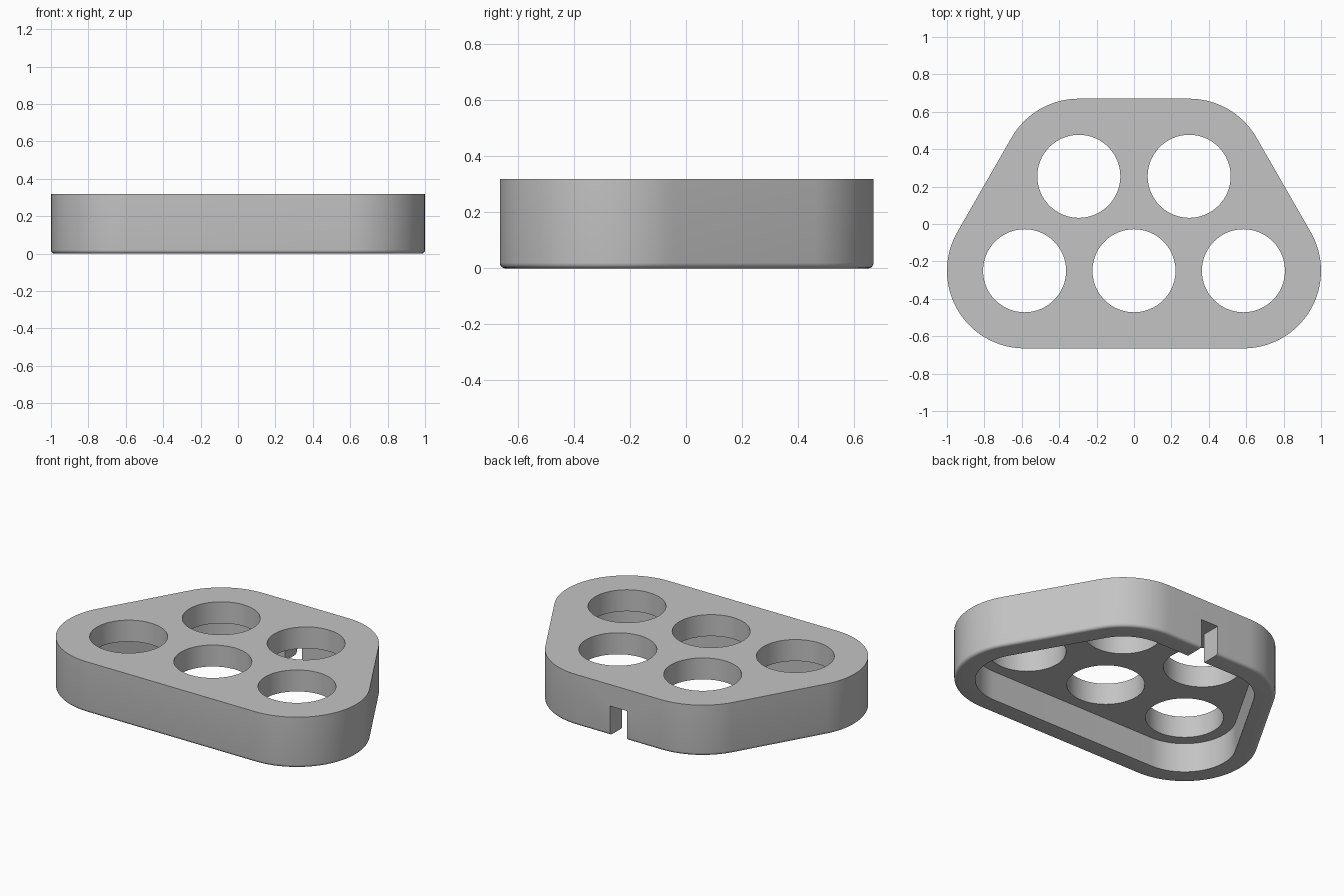
import bpy
import bmesh
from math import sin, cos, pi, radians

cube = bpy.data.objects.get("Cube")
if cube:
    bpy.data.objects.remove(cube, do_unlink=True)

HEIGHT, CEILING = 0.32, 0.185
RADIUS, WALL, FILLET = 0.415, 0.12, 0.02
FRONT_X, FRONT_Y = 0.585, -0.25
BACK_X, BACK_Y = 0.295, 0.255
HOLE_RADIUS = 0.222

grey = bpy.data.materials.new("plain grey")
grey.use_nodes = True
grey.diffuse_color = (0.55, 0.55, 0.55, 1)
grey.node_tree.nodes["Principled BSDF"].inputs["Base Color"].default_value = (0.55, 0.55, 0.55, 1)


def outline(radius):
    """Rounded trapezoid, counter-clockwise from the front."""
    corners = [(FRONT_X, FRONT_Y, -90, 30, 32), (BACK_X, BACK_Y, 30, 90, 16),
               (-BACK_X, BACK_Y, 90, 150, 16), (-FRONT_X, FRONT_Y, 150, 270, 32)]
    points = []
    for x, y, start, end, steps in corners:
        for i in range(steps + 1):
            a = radians(start + (end - start) * i / steps)
            points.append((x + radius * cos(a), y + radius * sin(a)))
    return points


def circle(x, y, radius, steps=64):
    return [(x + radius * cos(2 * pi * i / steps), y + radius * sin(2 * pi * i / steps))
            for i in range(steps)]


def loft(name, layers):
    """Closed solid through stacked (points, z) rings."""
    bm = bmesh.new()
    rings = [[bm.verts.new((x, y, z)) for x, y in points] for points, z in layers]
    count = len(rings[0])
    for low, high in zip(rings, rings[1:]):
        for i in range(count):
            j = (i + 1) % count
            bm.faces.new((low[i], low[j], high[j], high[i]))
    bm.faces.new(rings[0][::-1])
    bm.faces.new(rings[-1])
    mesh = bpy.data.meshes.new(name)
    bm.to_mesh(mesh)
    bm.free()
    mesh.materials.append(grey)
    obj = bpy.data.objects.new(name, mesh)
    bpy.context.collection.objects.link(obj)
    return obj


def cut(target, cutter):
    cutter.hide_render = True
    mod = target.modifiers.new("cut", 'BOOLEAN')
    mod.operation, mod.solver, mod.object = 'DIFFERENCE', 'EXACT', cutter
    bpy.context.view_layer.objects.active = target
    bpy.ops.object.modifier_apply(modifier=mod.name)
    bpy.data.objects.remove(cutter, do_unlink=True)


# Body with a rounded lower edge
layers = []
for i in range(6):
    a = pi / 2 * i / 5
    layers.append((outline(RADIUS - FILLET * (1 - sin(a))), FILLET * (1 - cos(a))))
layers.append((outline(RADIUS), HEIGHT))
holder = loft("five_hole_holder", layers)

# Hollow underside
inner = outline(RADIUS - WALL)
cut(holder, loft("cavity_cutter", [(inner, -0.1), (inner, CEILING)]))

# Cable slot through the back wall
slot = [(-0.06, 0.4), (0.06, 0.4), (0.06, 0.8), (-0.06, 0.8)]
cut(holder, loft("slot_cutter", [(slot, -0.1), (slot, CEILING)]))

# Five round holes through the top plate
centres = [(x, FRONT_Y) for x in (-FRONT_X, 0, FRONT_X)] + [(x, BACK_Y) for x in (-BACK_X, BACK_X)]
for x, y in centres:
    ring = circle(x, y, HOLE_RADIUS)
    cut(holder, loft("hole_cutter", [(ring, 0.1), (ring, HEIGHT + 0.1)]))

# Smooth curved walls, sharp rims
bpy.ops.object.select_all(action='DESELECT')
holder.select_set(True)
bpy.context.view_layer.objects.active = holder
bpy.ops.object.shade_smooth_by_angle(angle=radians(30))
